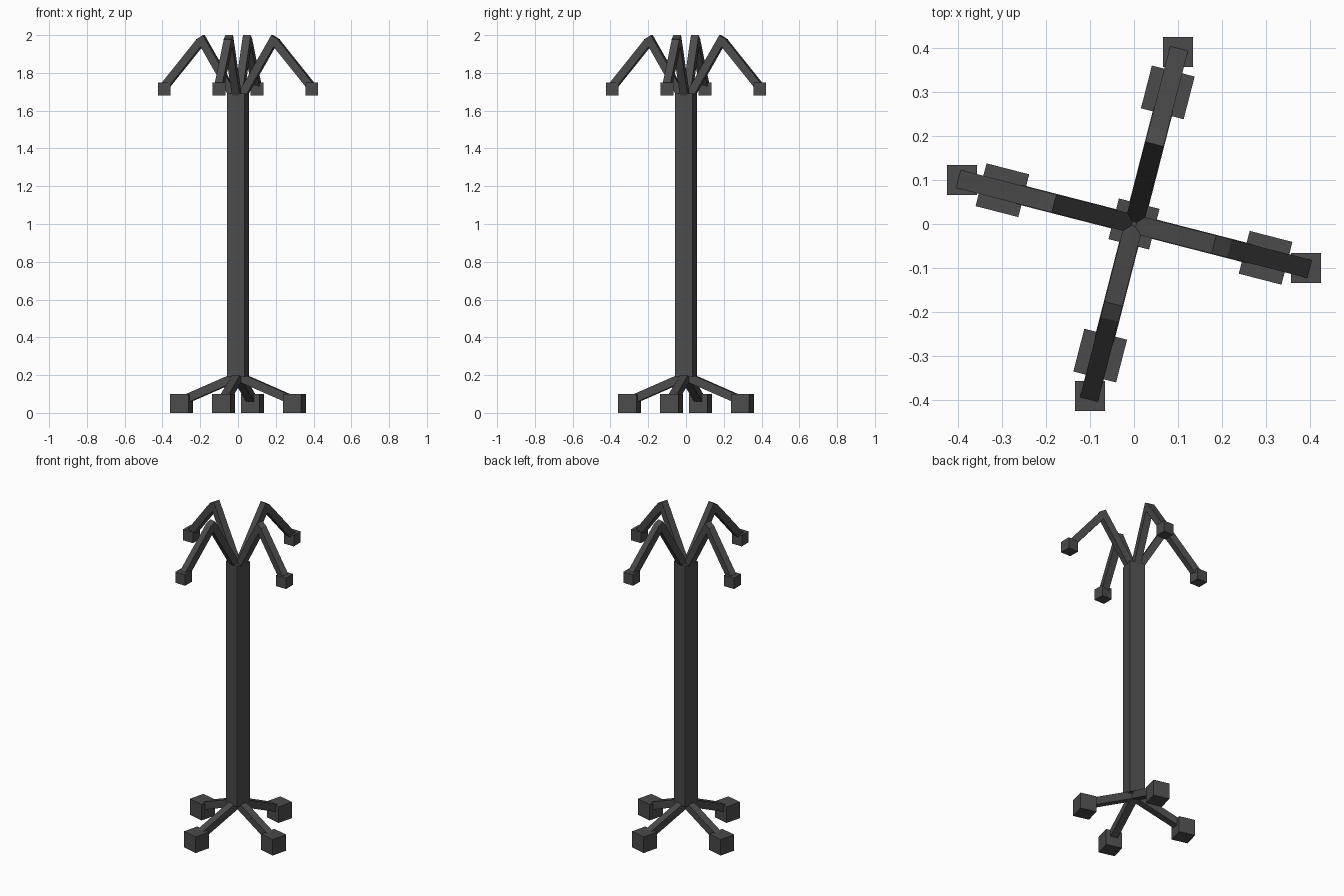
import bpy
from math import radians, cos, sin, atan2, hypot
from mathutils import Matrix, Vector

if "Cube" in bpy.data.objects:
    bpy.data.objects.remove(bpy.data.objects["Cube"])

TURN = radians(-14.4)  # the whole stand is twisted slightly about z

mat = bpy.data.materials.new("dark_metal")
mat.diffuse_color = (0.07, 0.07, 0.07, 1)
mat.use_nodes = True
mat.node_tree.nodes["Principled BSDF"].inputs["Base Color"].default_value = mat.diffuse_color


def box(name, loc, size, rot=None):
    bpy.ops.mesh.primitive_cube_add(size=1)
    ob = bpy.context.object
    ob.name = name
    ob.data.materials.append(mat)
    m = rot.to_4x4() if rot else Matrix.Identity(4)
    ob.data.transform(Matrix.Translation(loc) @ m @ Matrix.Diagonal((*size, 1)))
    return ob


def beam(name, angle, a, b, thick):
    """Square bar between (radius, z) points a and b in the plane at angle."""
    dr, dz = b[0] - a[0], b[1] - a[1]
    rot = Matrix.Rotation(angle, 3, 'Z') @ Matrix.Rotation(-atan2(dz, dr), 3, 'Y')
    r, z = (a[0] + b[0]) / 2, (a[1] + b[1]) / 2
    loc = Vector((r * cos(angle), r * sin(angle), z))
    return box(name, loc, (hypot(dr, dz), thick, thick), rot)


# central pole
box("pole", Vector((0, 0, 0.94)), (0.095, 0.095, 1.5), Matrix.Rotation(TURN, 3, 'Z'))

for i in range(4):
    ang = TURN + i * radians(90)
    c, s = cos(ang), sin(ang)
    # splayed leg and its foot block
    beam(f"leg_{i}", ang, (0, 0.194), (0.28, 0.075), 0.045)
    box(f"foot_{i}", Vector((0.308 * c, 0.308 * s, 0.05)), (0.1, 0.1, 0.1),
        Matrix.Rotation(ang, 3, 'Z'))
    # bent hanging arm and its square-on end block
    beam(f"arm_inner_{i}", ang, (0, 1.64), (0.205, 1.989), 0.042)
    beam(f"arm_outer_{i}", ang, (0.204, 1.966), (0.395, 1.735), 0.042)
    box(f"arm_end_{i}", Vector((0.403 * c, 0.403 * s, 1.715)), (0.068, 0.068, 0.068))
